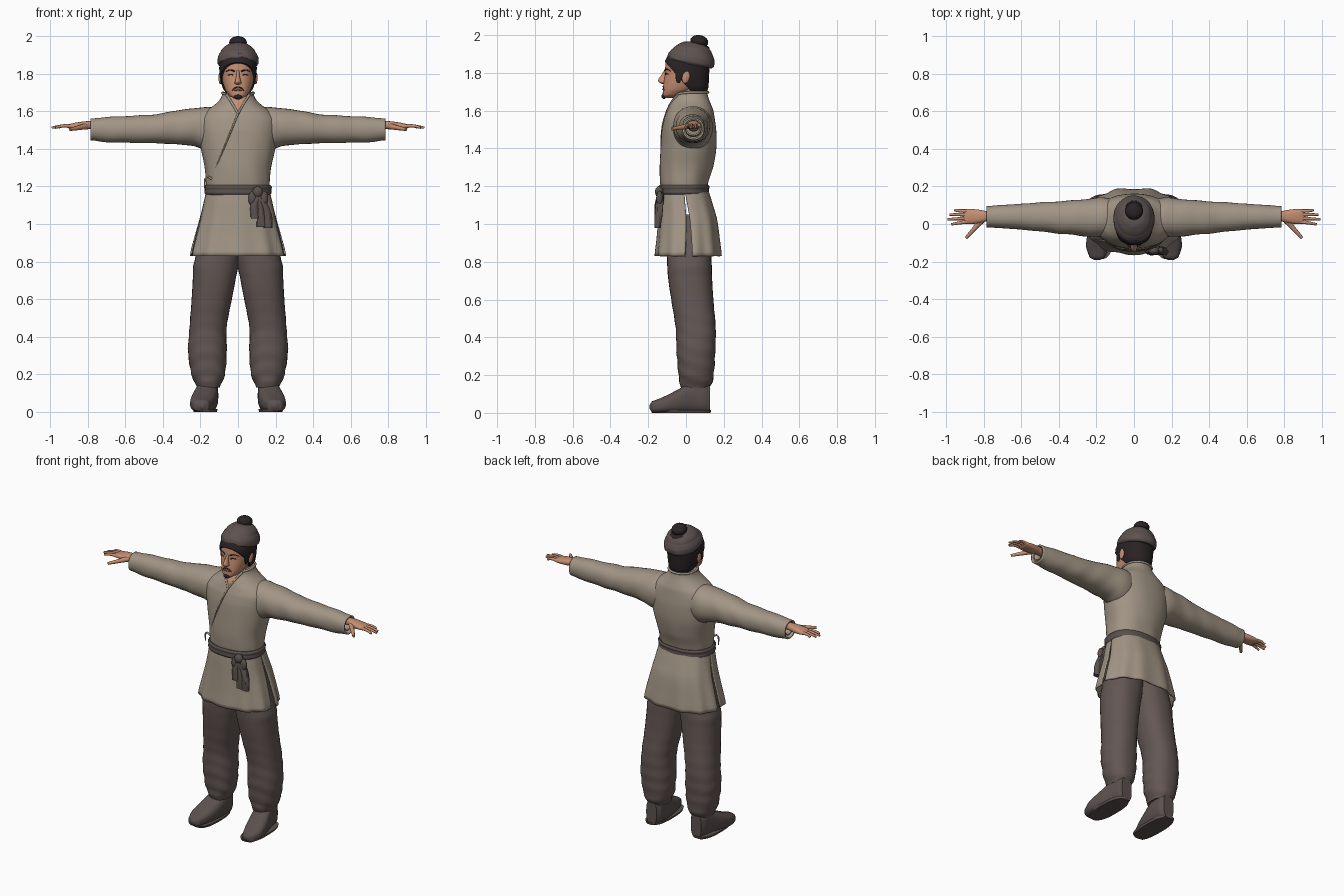
import bpy, bmesh
from math import sin, cos, pi, radians, copysign
from mathutils import Vector, Matrix
from mathutils.bvhtree import BVHTree

if "Cube" in bpy.data.objects:
    bpy.data.objects.remove(bpy.data.objects["Cube"])


def material(name, *rgb):
    mat = bpy.data.materials.new(name)
    mat.use_nodes = True
    mat.diffuse_color = (*rgb, 1)
    mat.node_tree.nodes["Principled BSDF"].inputs["Base Color"].default_value = (*rgb, 1)
    return mat


linen = material("linen", .36, .30, .235)
trouser_cloth = material("trouser cloth", .125, .095, .087)
belt_cloth = material("belt cloth", .1, .08, .073)
cap_cloth = material("cap cloth", .11, .085, .08)
leather = material("shoe leather", .105, .083, .077)
skin = material("skin", .56, .27, .165)
lip_skin = material("lip skin", .4, .17, .11)
hair_dark = material("dark hair", .022, .016, .017)


def add_mesh(name, bm, mat, mirror=False, thickness=0):
    bmesh.ops.recalc_face_normals(bm, faces=bm.faces)
    mesh = bpy.data.meshes.new(name)
    bm.to_mesh(mesh)
    bm.free()
    mesh.materials.append(mat)
    obj = bpy.data.objects.new(name, mesh)
    bpy.context.collection.objects.link(obj)
    if thickness:
        solid = obj.modifiers.new("thickness", "SOLIDIFY")
        solid.thickness, solid.offset = thickness, -1
    if mirror:
        obj.modifiers.new("mirror", "MIRROR")
    return obj


def smooth_rows(rows, steps):
    """Round off the widths between rows, keeping the spacing even."""
    for i in range(len(rows) - 1):
        a, b, c, d = (rows[min(max(k, 0), len(rows) - 1)] for k in (i - 1, i, i + 1, i + 2))
        for s in range(steps):
            t = s / steps
            row = [q + t * (r - p) / 2 + t * t * (p - 2.5 * q + 2 * r - w / 2)
                   + t ** 3 * (w - p + 3 * (q - r)) / 2 for p, q, r, w in zip(a, b, c, d)]
            row[0] = b[0] + (c[0] - b[0]) * t
            yield row
    yield rows[-1]


def loft(name, rows, mat, axis="z", sides=32, steps=4, power=2.2, fold=None,
         cap=True, start=0, arc=2 * pi, slit=None, **extra):
    """Skin a rounded tube through rows of (position, low, high, low, high)."""
    bm = bmesh.new()
    closed = arc > 6
    count = sides if closed else sides + 1
    rings = []
    for t, u0, u1, v0, v1 in smooth_rows(rows, steps):
        gap = slit(t) if slit else 0
        ring = []
        for i in range(count):
            angle = start + gap + (arc - 2 * gap) * i / sides
            c, s = cos(angle), sin(angle)
            grow = 1 + (fold(angle, t) if fold else 0)
            u = (u0 + u1) / 2 + grow * (u1 - u0) / 2 * copysign(abs(c) ** (2 / power), c)
            v = (v0 + v1) / 2 + grow * (v1 - v0) / 2 * copysign(abs(s) ** (2 / power), s)
            ring.append(bm.verts.new({"z": (u, v, t), "x": (t, u, v), "y": (u, t, v)}[axis]))
        rings.append(ring)
    for low, high in zip(rings, rings[1:]):
        for i in range(sides):
            j = (i + 1) % count
            bm.faces.new((low[i], low[j], high[j], high[i]))
    if cap and closed:
        bm.faces.new(rings[0])
        bm.faces.new(rings[-1])
    return add_mesh(name, bm, mat, **extra)


def blob(name, mat, place, size, tilt=0, **extra):
    bm = bmesh.new()
    shape = Matrix.Translation(place) @ Matrix.Rotation(tilt, 4, "X") @ Matrix.Diagonal((*size, 1))
    bmesh.ops.create_uvsphere(bm, u_segments=24, v_segments=14, radius=1, matrix=shape)
    return add_mesh(name, bm, mat, **extra)


def tube(name, mat, points, radius, taper=1, mirror=False):
    curve = bpy.data.curves.new(name, "CURVE")
    curve.dimensions, curve.bevel_depth = "3D", radius
    curve.bevel_resolution, curve.use_fill_caps = 3, True
    spline = curve.splines.new("BEZIER")
    spline.bezier_points.add(len(points) - 1)
    for i, (knot, co) in enumerate(zip(spline.bezier_points, points)):
        knot.co = co
        knot.handle_left_type = knot.handle_right_type = "AUTO"
        knot.radius = 1 + (taper - 1) * i / (len(points) - 1)
    curve.materials.append(mat)
    obj = bpy.data.objects.new(name, curve)
    bpy.context.collection.objects.link(obj)
    if mirror:
        obj.modifiers.new("mirror", "MIRROR")


def on_front(obj, *spots):
    """Points on the front of an object at the given (x, z) spots."""
    mesh = obj.data
    tree = BVHTree.FromPolygons([v.co for v in mesh.vertices], [p.vertices for p in mesh.polygons])
    return [tree.ray_cast(Vector((x, -1, z)), Vector((0, 1, 0)))[0] for x, z in spots]


# Shoes and baggy trousers gathered at the ankle
loft("shoes", [(-.192, .18, .21, .02, .045), (-.18, .157, .235, .003, .062),
               (-.12, .132, .255, 0, .085), (-.04, .112, .245, 0, .125),
               (.03, .105, .225, 0, .165), (.1, .108, .212, 0, .18),
               (.128, .125, .2, 0, .16)], leather, axis="y", power=2.7, mirror=True)
loft("shoe_soles", [(0, .112, .236, -.18, .13), (.015, .108, .242, -.187, .133)],
     leather, power=2.6, steps=1, mirror=True)
loft("trouser_legs", [(.13, .095, .22, -.025, .125), (.165, .082, .235, -.035, .14),
                      (.2, .068, .25, -.04, .147), (.32, .06, .266, -.05, .155),
                      (.45, .06, .258, -.055, .157), (.6, .033, .247, -.078, .145),
                      (.72, .01, .24, -.095, .138), (.8, -.008, .232, -.1, .135),
                      (1.05, -.03, .16, -.1, .12)], trouser_cloth, steps=7, power=2.3,
     fold=lambda a, t: .028 * max(0, 1.1 - 1.6 * t) * sin(75 * t + 2.5 * sin(a) + cos(2 * a)),
     mirror=True)

# Tunic body, with the bare throat picked out by a V rule
torso = loft("tunic_body", [(1.16, -.165, .165, -.13, .11), (1.22, -.17, .17, -.137, .118),
                            (1.3, -.177, .177, -.14, .143), (1.4, -.198, .198, -.135, .16),
                            (1.5, -.212, .212, -.128, .16), (1.56, -.21, .21, -.115, .152),
                            (1.6, -.175, .175, -.1, .145), (1.635, -.125, .125, -.085, .132),
                            (1.665, -.095, .095, -.068, .12), (1.695, -.083, .083, -.06, .113)],
             linen, sides=72, steps=6, power=2.25,
             fold=lambda a, t: .008 * sin(9 * a + 14 * t) * max(0, 1.55 - t) * 3)
torso.data.materials.append(skin)
for face in torso.data.polygons:
    x, y, z = face.center
    if y < 0 and z < 1.694 and abs(x) < (z - 1.585) * .45:
        face.material_index = 1

# Crossed collar edges, overlap seam and side tie
tube("collar_overlap", linen, on_front(torso, (.06, 1.688), (.033, 1.645), (0, 1.585),
     (-.035, 1.5), (-.085, 1.38), (-.145, 1.24)), .0065, .5)
tube("collar_under", linen, on_front(torso, (-.06, 1.688), (-.033, 1.645), (.002, 1.585)), .0065)
tube("collar_back", linen, [(.06, -.04, 1.69), (.083, .02, 1.697), (.05, .1, 1.697),
     (-.05, .1, 1.697), (-.083, .02, 1.697), (-.06, -.04, 1.69)], .007)
for drop in (.02, .045):
    tube("side_tie", linen, [(-.14, -.09, 1.24), (-.165, -.09, 1.25), (-.178, -.085, 1.24 - drop)],
         .006, .6)

# Skirt of the tunic: front and back panels split at the sides
skirt_rows = [(.83, -.252, .252, -.162, .19), (.92, -.232, .232, -.153, .18),
              (1.03, -.203, .203, -.145, .165), (1.12, -.182, .182, -.14, .138),
              (1.2, -.167, .167, -.133, .115)]
for name, start in (("skirt_front", pi), ("skirt_back", 0)):
    loft(name, skirt_rows, linen, start=start, arc=pi, sides=48, power=2.4, thickness=.008,
         slit=lambda t: .2 * (1.2 - t), fold=lambda a, t: .07 * (1.2 - t) * sin(11 * a))

# Belt with a knot, bow loops and hanging ends
loft("belt", [(1.155, -.172, .172, -.14, .117), (1.165, -.179, .179, -.146, .123),
              (1.182, -.177, .177, -.144, .121), (1.197, -.18, .18, -.147, .125),
              (1.207, -.172, .172, -.14, .119)], belt_cloth, sides=48, power=2.3)
blob("belt_knot", belt_cloth, (.105, -.142, 1.17), (.028, .022, .03))
for name, x, width, bottom in (("belt_end_inner", .092, .024, 1.03),
                               ("belt_end_middle", .125, .026, .985),
                               ("belt_end_outer", .16, .022, .98)):
    loft(name, [(bottom, x - width, x + width, -.166, -.135),
                (bottom + .07, x - width, x + width * .8, -.164, -.125),
                (1.165, .09, .135, -.152, -.115)], belt_cloth, sides=20, power=2.6,
         fold=lambda a, t: .12 * sin(5 * a + 20 * t))
for side in (-1, 1):
    blob("belt_loop", belt_cloth, (.108 + side * .03, -.14, 1.135), (.023, .018, .04))

# Wide open sleeves
loft("sleeves", [(.08, -.06, .13, 1.43, 1.61), (.16, -.07, .14, 1.395, 1.622),
                 (.24, -.066, .135, 1.415, 1.616), (.33, -.058, .125, 1.425, 1.603),
                 (.45, -.045, .118, 1.43, 1.583), (.6, -.03, .108, 1.433, 1.575),
                 (.72, -.022, .1, 1.437, 1.568), (.785, -.018, .096, 1.445, 1.562)],
     linen, axis="x", steps=7, cap=False, thickness=.01, mirror=True,
     fold=lambda a, t: .022 * sin(42 * t + 2 * sin(a)) * sin(a + 5 * t))
loft("inner_cuffs", [(.6, -.005, .083, 1.46, 1.55), (.775, -.003, .08, 1.467, 1.547)],
     linen, axis="x", cap=False, thickness=.008, mirror=True)

# Hands with spread fingers
loft("hands", [(.6, .012, .068, 1.49, 1.54), (.78, .015, .068, 1.505, 1.548),
               (.82, .005, .075, 1.502, 1.546), (.865, 0, .08, 1.503, 1.54),
               (.9, .002, .078, 1.508, 1.532), (.908, .01, .07, 1.513, 1.528)],
     skin, axis="x", sides=24, power=2.4, mirror=True)
for name, base, tip, reach in (("index_fingers", .012, -.002, .972), ("middle_fingers", .031, .025, .992),
                               ("ring_fingers", .05, .05, .982), ("little_fingers", .068, .074, .956)):
    tube(name, skin, [(.885, base, 1.521), (.935, (base + tip) / 2, 1.522), (reach, tip, 1.513)],
         .0105, .6, mirror=True)
tube("thumbs", skin, [(.81, .02, 1.52), (.85, -.025, 1.512), (.895, -.075, 1.503)],
     .0165, .5, mirror=True)

# Neck, head and facial features
loft("neck", [(1.56, -.06, .06, -.05, .09), (1.64, -.058, .058, -.05, .09),
              (1.76, -.058, .058, -.05, .09)], skin)
head = loft("head", [(1.668, -.022, .022, -.118, -.06), (1.682, -.045, .045, -.123, -.02),
                     (1.71, -.066, .066, -.122, .04), (1.75, -.08, .08, -.118, .09),
                     (1.79, -.087, .087, -.112, .108), (1.83, -.089, .089, -.11, .112),
                     (1.88, -.086, .086, -.1, .11), (1.93, -.06, .06, -.06, .09)],
            skin, power=2.3, sides=48)
loft("nose", [(1.742, -.01, .01, -.13, -.09), (1.75, -.018, .018, -.142, -.09),
              (1.762, -.015, .015, -.147, -.09), (1.79, -.009, .009, -.13, -.09),
              (1.82, -.008, .008, -.113, -.09)], skin, sides=16)
blob("ears", skin, (.094, .0, 1.778), (.01, .02, .034), radians(-12), mirror=True)
tube("eyebrows", hair_dark, on_front(head, (.017, 1.813), (.042, 1.82), (.066, 1.81)),
     .0045, .5, mirror=True)
tube("eyes", hair_dark, on_front(head, (.024, 1.793), (.038, 1.796), (.054, 1.792)),
     .0035, .7, mirror=True)
tube("moustache", hair_dark, on_front(head, (.003, 1.728), (.018, 1.724), (.033, 1.708)),
     .0045, .4, mirror=True)
tube("lips", lip_skin, on_front(head, (-.022, 1.712), (0, 1.714), (.022, 1.712)), .0045)
blob("goatee", hair_dark, (0, -.117, 1.676), (.022, .013, .014), radians(20))

# Hair, cut back along a slanted hairline
hair = loft("hair", [(1.685, -.055, .055, -.03, .105), (1.72, -.08, .08, -.07, .118),
                     (1.78, -.096, .096, -.116, .122), (1.85, -.099, .099, -.115, .124),
                     (1.91, -.08, .08, -.09, .115)], hair_dark, power=2.3, sides=48)
bm = bmesh.new()
bm.from_mesh(hair.data)
bmesh.ops.bisect_plane(bm, geom=bm.verts[:] + bm.edges[:] + bm.faces[:], plane_co=(0, -.11, 1.858),
                       plane_no=(0, -.16, -.14), clear_outer=True)
bmesh.ops.holes_fill(bm, edges=[e for e in bm.edges if e.is_boundary])
bm.to_mesh(hair.data)
bm.free()
blob("sideburns", hair_dark, (.088, -.04, 1.79), (.006, .016, .045), mirror=True)

# Tilted cap with a rolled brim, and the topknot
cap = loft("cap", [(0, -.1, .1, -.118, .118), (.012, -.109, .109, -.126, .126),
                   (.04, -.108, .108, -.124, .124), (.06, -.1, .1, -.112, .114),
                   (.068, -.094, .094, -.104, .108), (.09, -.083, .083, -.085, .095),
                   (.112, -.055, .055, -.055, .07), (.122, -.015, .015, -.015, .025)],
           cap_cloth, sides=48, power=2.1, fold=lambda a, t: .008 * sin(7 * a + 60 * t))
cap.data.transform(Matrix.Translation((0, .022, 1.845)) @ Matrix.Rotation(radians(-11), 4, "X"))
blob("topknot", hair_dark, (0, .07, 1.966), (.047, .048, .034), radians(-10))
blob("topknot_base", hair_dark, (0, .072, 1.94), (.055, .055, .018), radians(-14))

# Smooth shading with crisp edges
bpy.ops.object.select_all(action="DESELECT")
for obj in bpy.context.collection.objects:
    if obj.type == "MESH":
        obj.select_set(True)
        bpy.context.view_layer.objects.active = obj
bpy.ops.object.shade_smooth_by_angle(angle=radians(50))
